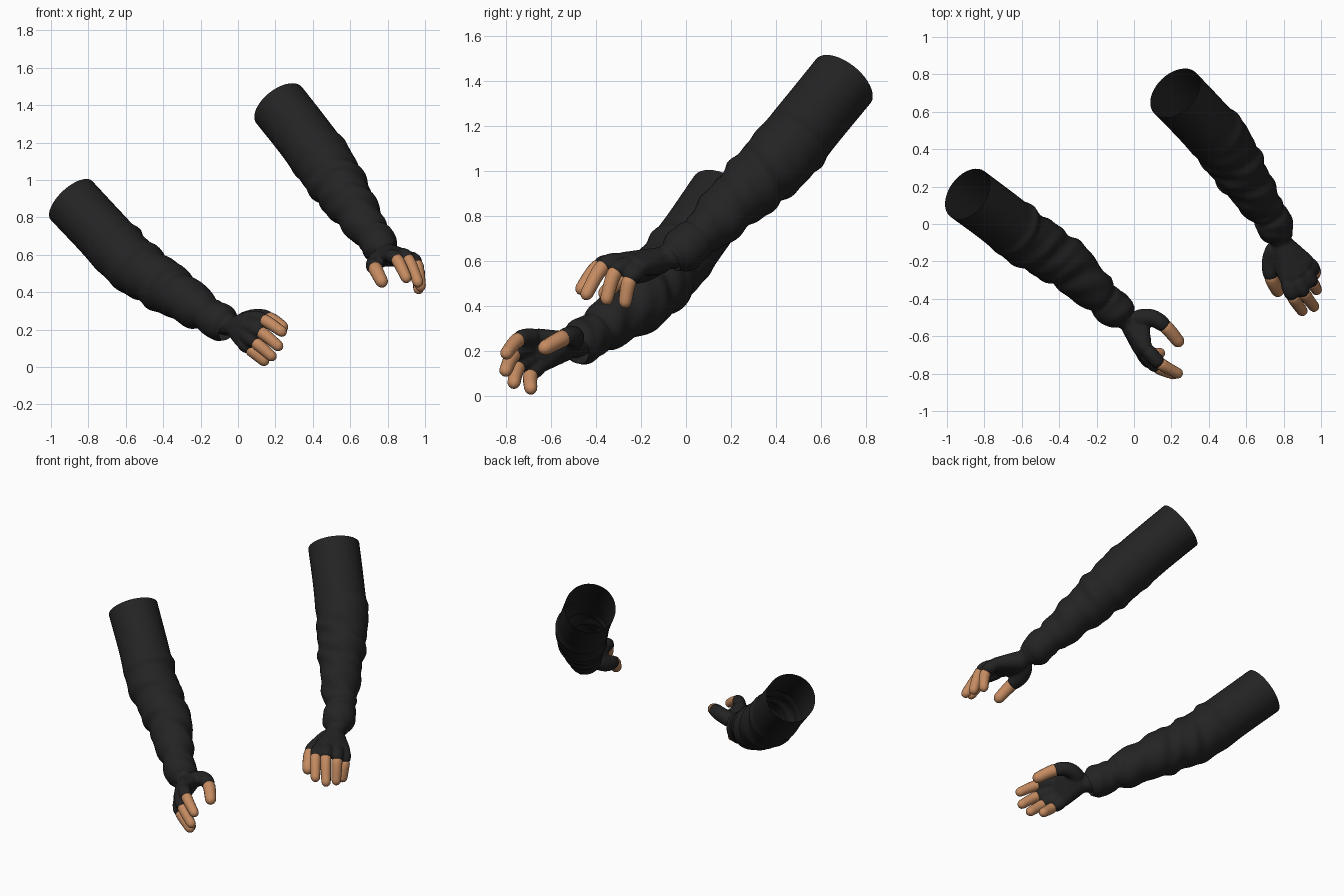
import bpy, bmesh, math
from mathutils import Vector

if "Cube" in bpy.data.objects:
    bpy.data.objects.remove(bpy.data.objects["Cube"])


def material(name, rgb):
    m = bpy.data.materials.new(name)
    m.diffuse_color = (*rgb, 1)
    m.use_nodes = True
    m.node_tree.nodes["Principled BSDF"].inputs["Base Color"].default_value = m.diffuse_color
    return m


BLACK = material("black cloth", (0.017, 0.017, 0.017))
SKIN = material("tan skin", (0.56, 0.26, 0.12))


def spline(pts, u):
    """Catmull-Rom value at u in 0..1 for points of any dimension."""
    n = len(pts) - 1
    i = min(int(u * n), n - 1)
    t = u * n - i
    b, c = pts[i], pts[i + 1]
    a = pts[i - 1] if i else [2 * p - q for p, q in zip(b, c)]
    d = pts[i + 2] if i + 2 <= n else [2 * q - p for p, q in zip(b, c)]
    return [0.5 * (2 * q + (r - p) * t + (2 * p - 5 * q + 4 * r - s) * t * t
                   + (3 * q - p - 3 * r + s) * t ** 3) for p, q, r, s in zip(a, b, c, d)]


def tube(bm, centres, radius, sides, cap):
    """Sweep rings along centres; radius(i, angle) gives the size."""
    n = len(centres)
    side = Vector((0, 0, 1))
    rings = []
    for i, c in enumerate(centres):
        d = (centres[min(i + 1, n - 1)] - centres[max(i - 1, 0)]).normalized()
        side = (side - d * side.dot(d)).normalized()
        other = d.cross(side)
        ring = []
        for k in range(sides):
            a = math.tau * k / sides
            ring.append(bm.verts.new(c + (side * math.cos(a) + other * math.sin(a)) * radius(i, a)))
        rings.append(ring)
    for r, s in zip(rings, rings[1:]):
        for k in range(sides):
            j = (k + 1) % sides
            bm.faces.new((r[k], r[j], s[j], s[k]))
    if cap:
        bm.faces.new(rings[0][::-1])
        bm.faces.new(rings[-1])


def finger(bm, pts, r0, r1, u0=0.0, u1=1.0):
    """Capsule along the part u0..u1 of a curved finger path."""
    n = 16
    us = [0.5 - 0.5 * math.cos(math.pi * i / n) for i in range(n + 1)]
    centres = [Vector(spline(pts, u0 + (u1 - u0) * u)) for u in us]
    length = sum((a - b).length for a, b in zip(centres, centres[1:]))

    def radius(i, a):
        r = r0 + (r1 - r0) * us[i]
        e = min(us[i], 1 - us[i]) * length / r
        return r * max(0.12, math.sqrt(max(0, 1 - (1 - min(e, 1)) ** 2)))
    tube(bm, centres, radius, 14, True)


def finish(bm, name, mat, angle=60):
    bmesh.ops.recalc_face_normals(bm, faces=bm.faces)
    me = bpy.data.meshes.new(name)
    bm.to_mesh(me)
    bm.free()
    me.materials.append(mat)
    ob = bpy.data.objects.new(name, me)
    bpy.context.collection.objects.link(ob)
    bpy.ops.object.select_all(action='DESELECT')
    ob.select_set(True)
    bpy.context.view_layer.objects.active = ob
    bpy.ops.object.shade_smooth_by_angle(angle=math.radians(angle))
    return ob


def bump(u, centre, width):
    return math.exp(-((u - centre) / width) ** 2)


def sleeve(name, path, phase):
    """Open cloth tube: smooth upper arm, folded forearm, cuff at the wrist."""
    n = 96
    samples = [spline(path, i / n) for i in range(n + 1)]

    def radius(i, a):
        u = i / n
        r = samples[i][3]
        fold = max(0, min(1, (u - 0.22) / 0.2)) * (1 if u < 0.8 else 0.5)
        r += 0.006 * fold * math.sin(34 * u + 1.6 * math.sin(a + phase) + phase)
        r += 0.004 * fold * math.sin(61 * u + 2 * math.cos(a - phase) + 2 * a)
        r += 0.007 * bump(u, 0.27, 0.02) * (1 + math.cos(a + phase))
        # cuff gather and band
        return r - 0.012 * bump(u, 0.83, 0.018) + 0.005 * bump(u, 0.92, 0.04) - 0.02 * bump(u, 1, 0.025)
    bm = bmesh.new()
    tube(bm, [Vector(s[:3]) for s in samples], radius, 40, False)
    finish(bm, name, BLACK)


def hand(side, wrist, fingers, thumb):
    # glove: palm hull, finger sleeves and thumb, fused into one skin
    glove = bmesh.new()
    w0, w1 = Vector(wrist[0]), Vector(wrist[1])
    finger(glove, [w0, (w0 + w1) / 2, w1], 0.07, 0.06)
    knuckles = [Vector(f[0]) for f in fingers]
    thumb_root = Vector(thumb[0]).lerp(Vector(thumb[1]), 0.55)
    balls = [(k, 0.036) for k in knuckles] + [(w1, 0.062), (thumb_root, 0.035)]
    hull = bmesh.new()
    for c, r in balls:
        res = bmesh.ops.create_icosphere(hull, subdivisions=2, radius=r)
        bmesh.ops.translate(hull, verts=res["verts"], vec=c)
    res = bmesh.ops.convex_hull(hull, input=hull.verts)
    junk = [v for v in set(res["geom_interior"] + res["geom_unused"])
            if isinstance(v, bmesh.types.BMVert)]
    bmesh.ops.delete(hull, geom=junk, context='VERTS')
    tmp = bpy.data.meshes.new("palm_hull")
    hull.to_mesh(tmp)
    hull.free()
    glove.from_mesh(tmp)
    bpy.data.meshes.remove(tmp)
    for f in fingers:
        finger(glove, f, 0.04, 0.039, 0.0, 0.57)
    finger(glove, thumb, 0.05, 0.042, 0.0, 0.72)
    ob = finish(glove, side + "_glove", BLACK)
    remesh = ob.modifiers.new("fuse", 'REMESH')
    remesh.mode = 'VOXEL'
    remesh.voxel_size = 0.009
    remesh.use_smooth_shade = True
    smooth = ob.modifiers.new("soften", 'SMOOTH')
    smooth.factor = 0.5
    smooth.iterations = 4
    # bare finger ends
    for label, f in zip(("index", "middle", "ring", "little"), fingers):
        bm = bmesh.new()
        finger(bm, f, 0.035, 0.028, 0.42, 1.0)
        finish(bm, f"{side}_{label}_finger", SKIN)
    bm = bmesh.new()
    finger(bm, thumb, 0.04, 0.033, 0.58, 1.0)
    finish(bm, side + "_thumb", SKIN)


# lower arm, on the -x side (x, y, z, radius)
sleeve("lower_sleeve", [(-0.89, 0.16, 0.89, 0.152), (-0.735, 0.045, 0.725, 0.151),
                        (-0.595, -0.065, 0.575, 0.153), (-0.46, -0.15, 0.475, 0.145),
                        (-0.33, -0.24, 0.39, 0.132), (-0.17, -0.40, 0.285, 0.102),
                        (-0.05, -0.495, 0.21, 0.092)], 0.4)
hand("lower", [(-0.12, -0.44, 0.25), (-0.01, -0.54, 0.215)],
     [[(0.06, -0.66, 0.265), (0.14, -0.745, 0.25), (0.255, -0.81, 0.175)],
      [(0.045, -0.68, 0.22), (0.125, -0.765, 0.185), (0.235, -0.81, 0.095)],
      [(0.03, -0.67, 0.175), (0.095, -0.745, 0.13), (0.20, -0.77, 0.04)],
      [(0.015, -0.64, 0.14), (0.065, -0.69, 0.095), (0.16, -0.69, 0.015)]],
     [(-0.01, -0.51, 0.23), (0.09, -0.50, 0.265), (0.17, -0.55, 0.255), (0.255, -0.65, 0.20)])

# raised arm, on the +x side
sleeve("raised_sleeve", [(0.22, 0.70, 1.40, 0.156), (0.35, 0.565, 1.235, 0.155),
                         (0.475, 0.425, 1.065, 0.156), (0.55, 0.31, 0.95, 0.145),
                         (0.62, 0.20, 0.845, 0.125), (0.72, 0.055, 0.705, 0.10),
                         (0.785, -0.07, 0.61, 0.088)], 2.1)
hand("raised", [(0.755, 0.0, 0.655), (0.80, -0.12, 0.60)],
     [[(0.81, -0.29, 0.595), (0.85, -0.39, 0.575), (0.91, -0.48, 0.455)],
      [(0.86, -0.28, 0.605), (0.91, -0.37, 0.575), (0.972, -0.455, 0.43)],
      [(0.905, -0.24, 0.59), (0.955, -0.315, 0.55), (0.98, -0.36, 0.405)],
      [(0.925, -0.195, 0.57), (0.965, -0.25, 0.515), (0.965, -0.275, 0.39)]],
     [(0.77, -0.10, 0.60), (0.73, -0.19, 0.55), (0.735, -0.285, 0.525), (0.78, -0.38, 0.435)])
